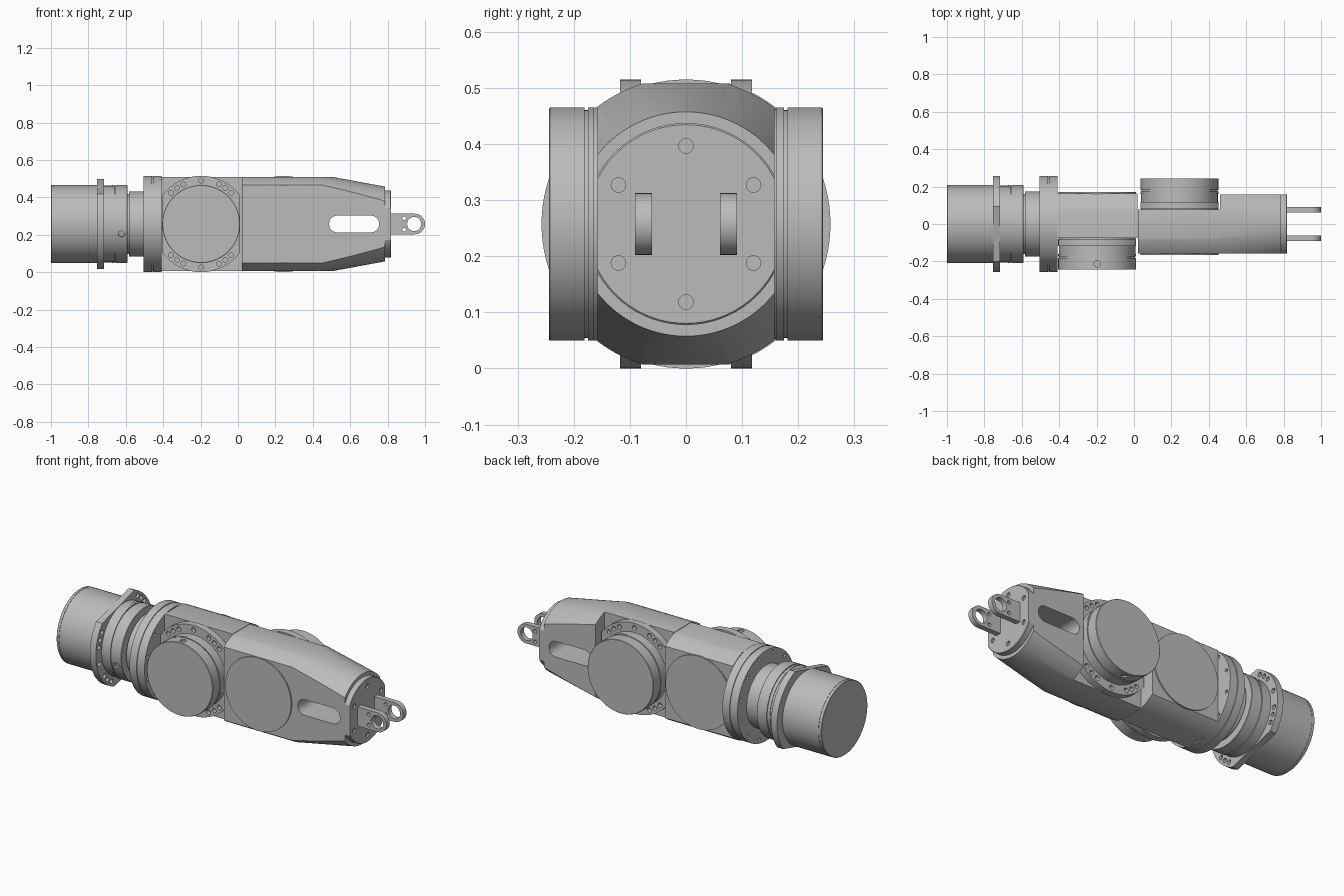
import bpy, bmesh
from math import pi, sin, cos, radians
from mathutils import Matrix, Vector

cube = bpy.data.objects.get("Cube")
if cube:
    bpy.data.objects.remove(cube, do_unlink=True)

ZC = 0.2575          # height of the arm's long axis
RIM = 0.2575         # flange radius
CAN = 0.208          # actuator radius
AXIS = Matrix.Translation((0, 0, ZC))

metal = bpy.data.materials.new("Grey metal")
metal.use_nodes = True
grey = (0.5, 0.5, 0.5, 1)
metal.diffuse_color = grey
metal.node_tree.nodes["Principled BSDF"].inputs["Base Color"].default_value = grey
parts = []


def lathe(profile, seg=72):
    """Solid of revolution about x from (x, radius) pairs."""
    bm = bmesh.new()
    rings = [[bm.verts.new((x, r * cos(2 * pi * i / seg), r * sin(2 * pi * i / seg)))
              for i in range(seg)] for x, r in profile]
    for a, b in zip(rings, rings[1:]):
        for i in range(seg):
            j = (i + 1) % seg
            bm.faces.new((a[i], a[j], b[j], b[i]))
    bm.faces.new(rings[0])
    bm.faces.new(rings[-1])
    return bm


def clip(bm, normal, dist):
    """Slice off everything beyond a plane and close the cut."""
    n = Vector(normal)
    cut = bmesh.ops.bisect_plane(bm, geom=bm.verts[:] + bm.edges[:] + bm.faces[:],
                                 plane_co=n * dist, plane_no=n, clear_outer=True)
    edges = [e for e in cut["geom_cut"] if isinstance(e, bmesh.types.BMEdge)]
    if edges:
        bmesh.ops.edgeloop_fill(bm, edges=edges)


def prism(outline, y0, y1):
    """Extrude an (x, z) outline along y."""
    bm = bmesh.new()
    face = bm.faces.new([bm.verts.new((x, y0, z)) for x, z in outline])
    ext = bmesh.ops.extrude_face_region(bm, geom=[face])
    bmesh.ops.translate(bm, vec=(0, y1 - y0, 0),
                        verts=[v for v in ext["geom"] if isinstance(v, bmesh.types.BMVert)])
    return bm


def rods(places, radius, depth, turn=Matrix.Rotation(pi / 2, 4, 'Y')):
    """Many short cylinders in one mesh, along x unless turned."""
    bm = bmesh.new()
    for p in places:
        bmesh.ops.create_cone(bm, cap_ends=True, segments=20, radius1=radius, radius2=radius,
                              depth=depth, matrix=Matrix.Translation(p) @ turn)
    return bm


def make(name, bm, matrix=AXIS):
    bmesh.ops.recalc_face_normals(bm, faces=bm.faces)
    bm.transform(matrix)
    mesh = bpy.data.meshes.new(name)
    bm.to_mesh(mesh)
    bm.free()
    mesh.materials.append(metal)
    obj = bpy.data.objects.new(name, mesh)
    bpy.context.collection.objects.link(obj)
    parts.append(obj)
    return obj


def carve(obj, bm, matrix=AXIS):
    """Subtract a cutter and discard it."""
    cutter = make("cutter", bm, matrix)
    cutter.hide_render = True
    mod = obj.modifiers.new("cut", 'BOOLEAN')
    mod.operation = 'DIFFERENCE'
    mod.solver = 'EXACT'
    mod.object = cutter
    deps = bpy.context.evaluated_depsgraph_get()
    mesh = bpy.data.meshes.new_from_object(obj.evaluated_get(deps))
    obj.modifiers.clear()
    obj.data = mesh
    parts.remove(cutter)
    bpy.data.objects.remove(cutter, do_unlink=True)


def circle(angles, r, x):
    return [(x, r * sin(radians(a)), r * cos(radians(a))) for a in angles]


def actuator(name, matrix):
    """Grooved can with a two-eared bolted flange, facing local +x."""
    can = make(name + "_can", lathe([
        (0.07, 0.205), (0.16, 0.205), (0.16, CAN), (0.175, CAN), (0.175, 0.203),
        (0.181, 0.203), (0.181, CAN), (0.242, CAN), (0.244, CAN - 0.002)]), matrix)
    carve(can, rods([(0.213, 0, -CAN)], 0.017, 0.02, Matrix()), matrix)
    bm = lathe([(0.08, RIM), (0.118, RIM)], 96)
    clip(bm, (0, 1, 0), CAN)
    clip(bm, (0, -1, 0), CAN)
    flange = make(name + "_flange", bm, matrix)
    fan = (-44, -34, -24, 0, 24, 34, 44)
    spots = circle(fan, 0.232, 0.118) + circle([a + 180 for a in fan], 0.232, 0.118)
    carve(flange, rods(spots, 0.013, 0.05), matrix)


def link(x_profile, y_min, y_max):
    """Round bar flattened on all four sides."""
    bm = lathe(x_profile, 96)
    clip(bm, (0, 0, 1), 0.25)
    clip(bm, (0, 0, -1), 0.25)
    clip(bm, (0, 1, 0), y_max)
    clip(bm, (0, -1, 0), -y_min)
    return bm


# Base motor, its actuator and the neck
make("base_motor", lathe([(-1, CAN - 0.002), (-0.998, CAN), (-0.984, CAN), (-0.984, 0.206),
                          (-0.981, 0.206), (-0.981, CAN), (-0.755, CAN)]))
actuator("base", AXIS @ Matrix.Translation((-0.835, 0, 0)) @ Matrix.Rotation(radians(-75), 4, 'X'))
make("neck", lathe([(-0.6, 0.16), (-0.582, 0.16), (-0.582, 0.175), (-0.5, 0.175)]))

# Mounting disc with rim groove and bolt holes
disc = make("mounting_disc", lathe([(-0.505, RIM), (-0.46, RIM), (-0.46, 0.253), (-0.455, 0.253),
                                    (-0.455, RIM), (-0.41, RIM)], 96))
for side in (-0.505, -0.41):
    carve(disc, rods(circle(range(15, 375, 30), 0.235, side), 0.009, 0.03))

# First link, open at the front for its joint
make("first_link", link([(-0.41, 0.262), (0.018, 0.262)], -0.075, 0.163))

# Second link, tapered, with a recess at the back and a through slot
second = make("second_link", link([(0.021, 0.262), (0.45, 0.262), (0.785, 0.2)], -0.158, 0.158))
carve(second, prism([(0, -0.4), (0.46, -0.4), (0.46, 0.4), (0, 0.4)], 0.078, 0.4))
slot = [(cx + s * 0.045 * cos(t), s * 0.045 * sin(t)) for cx, s in ((0.71, 1), (0.532, -1))
        for t in [radians(-90 + 15 * k) for k in range(13)]]
carve(second, prism(slot, -0.3, 0.3))

# Joint actuators and the round caps opposite them
TO_FRONT = Matrix.Rotation(-pi / 2, 4, 'Z')
TO_BACK = Matrix.Rotation(pi / 2, 4, 'Z')
for name, x, face, cap, twist, y in (("first_joint", -0.197, TO_FRONT, TO_BACK, pi, 0.16),
                                     ("second_joint", 0.243, TO_BACK, TO_FRONT, 0, 0.155)):
    place = AXIS @ Matrix.Translation((x, 0, 0))
    actuator(name, place @ face @ Matrix.Rotation(twist, 4, 'X'))
    make(name + "_cap", lathe([(y, CAN), (y + 0.01, CAN)]), place @ cap)

# End plate with six bolt holes
bm = lathe([(0.78, 0.18), (0.815, 0.18), (0.818, 0.177)])
clip(bm, (0, 1, 0), 0.158)
clip(bm, (0, -1, 0), 0.158)
plate = make("end_plate", bm)
carve(plate, rods(circle(range(0, 360, 60), 0.139, 0.818), 0.013, 0.02))

# Fork lugs with pin holes
lug = [(0.81, -0.055)] + [(0.945 + 0.055 * cos(t), 0.055 * sin(t))
                          for t in [radians(-90 + 10 * k) for k in range(19)]] + [(0.81, 0.055)]
ALONG_Y = Matrix.Rotation(pi / 2, 4, 'X')
for name, y in (("left_lug", 0.061), ("right_lug", -0.091)):
    obj = make(name, prism(lug, y, y + 0.03))
    carve(obj, rods([(0.942, y, 0)], 0.038, 0.2, ALONG_Y))
    carve(obj, rods([(0.888, y, s * 0.03) for s in (-1, 1)], 0.01, 0.2, ALONG_Y))

# Smooth round walls, keep edges crisp
bpy.ops.object.select_all(action='DESELECT')
for obj in parts:
    obj.select_set(True)
bpy.context.view_layer.objects.active = parts[0]
bpy.ops.object.shade_smooth_by_angle(angle=radians(25))
